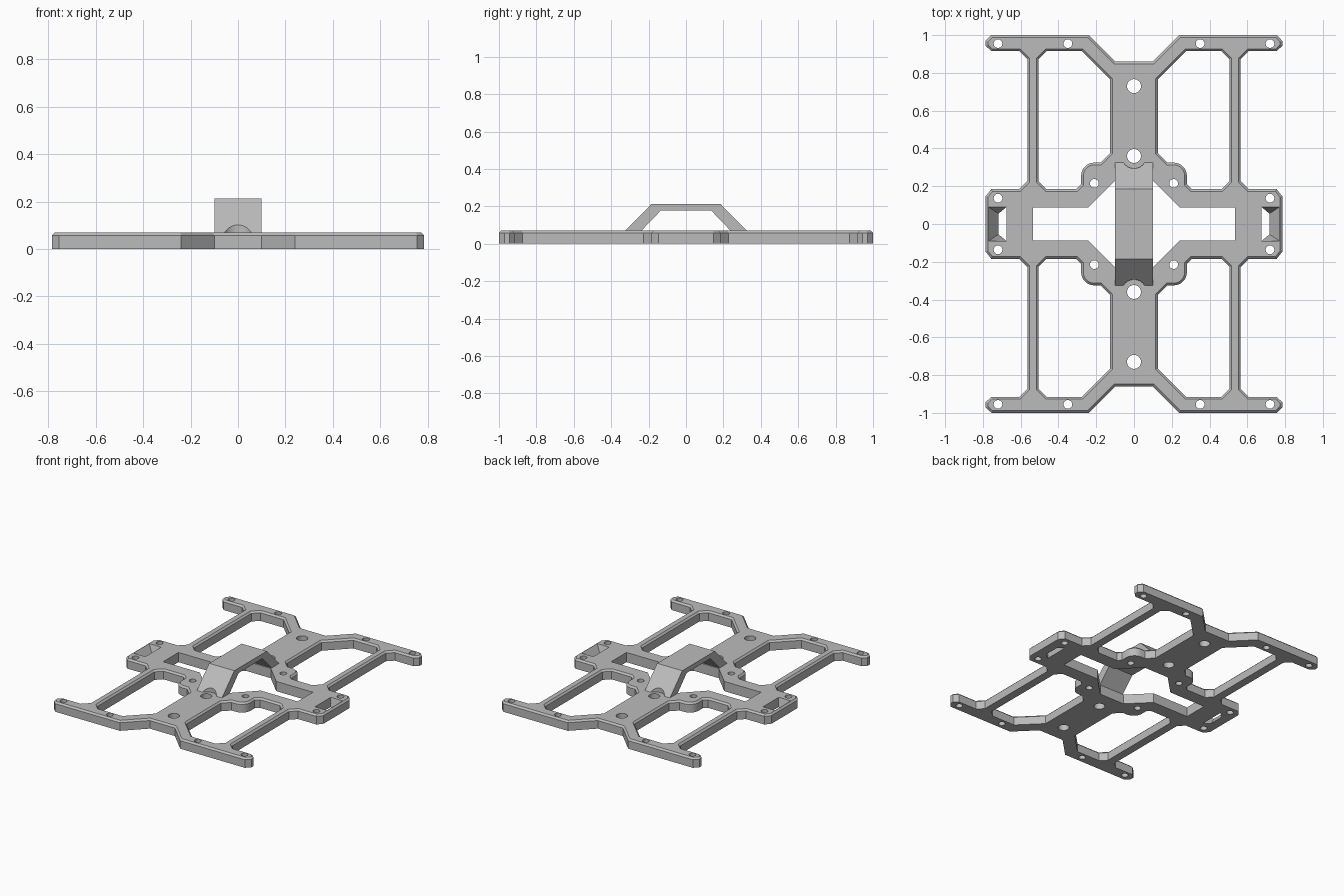
import bpy, bmesh
from math import sin, cos, pi, radians
from mathutils import Vector

THICK, CHAMFER = 0.07, 0.012

cube = bpy.data.objects.get("Cube")
if cube:
    bpy.data.objects.remove(cube, do_unlink=True)

grey = bpy.data.materials.new("plain grey")
grey.use_nodes = True
colour = (0.5, 0.5, 0.5, 1)
grey.diffuse_color = colour
grey.node_tree.nodes["Principled BSDF"].inputs["Base Color"].default_value = colour


def arc(x, y, r, start, end, steps):
    return [(x + r * cos(start + (end - start) * i / steps),
             y + r * sin(start + (end - start) * i / steps)) for i in range(steps + 1)]


def circle(x, y, r):
    return arc(x, y, r, 0, 2 * pi, 28)[:-1]


def mirror(points, sx, sy):
    return [(x * sx, y * sy) for x, y in points]


def four_way(quarter):
    """Close a quarter outline by mirroring it about both axes."""
    return (quarter + mirror(quarter, -1, 1)[::-1]
            + mirror(quarter, -1, -1) + mirror(quarter, 1, -1)[::-1])


def area(points):
    return sum(a[0] * b[1] - b[0] * a[1] for a, b in zip(points, points[1:] + points[:1]))


def inset(points, width):
    """Mitred offset to the left of the direction of travel."""
    result = []
    for i, p in enumerate(points):
        p = Vector(p)
        d1 = (p - Vector(points[i - 1])).normalized()
        d2 = (Vector(points[(i + 1) % len(points)]) - p).normalized()
        n1, n2 = Vector((-d1.y, d1.x)), Vector((-d2.y, d2.x))
        result.append(tuple(p + (n1 + n2) * width / (1 + n1.dot(n2))))
    return result


def add_wall(bm, levels):
    """Join stacked loops [(points, z), ...]; return bottom and top edges."""
    rings = [[bm.verts.new((x, y, z)) for x, y in pts] for pts, z in levels]
    for low, high in zip(rings, rings[1:]):
        for i in range(len(low)):
            bm.faces.new((low[i - 1], low[i], high[i], high[i - 1]))
    return [[bm.edges.get((r[i - 1], r[i])) for i in range(len(r))]
            for r in (rings[0], rings[-1])]


def finish(bm, name):
    bmesh.ops.recalc_face_normals(bm, faces=bm.faces)
    mesh = bpy.data.meshes.new(name)
    bm.to_mesh(mesh)
    bm.free()
    mesh.materials.append(grey)
    obj = bpy.data.objects.new(name, mesh)
    bpy.context.collection.objects.link(obj)
    return obj


def shade(obj):
    bpy.ops.object.select_all(action='DESELECT')
    obj.select_set(True)
    bpy.context.view_layer.objects.active = obj
    bpy.ops.object.shade_smooth_by_angle(angle=radians(25))


# Outlines of the frame
outer = four_way([
    (0.785, 0.147), (0.755, 0.185), (0.607, 0.185), (0.565, 0.227),
    (0.565, 0.873), (0.607, 0.915), (0.755, 0.915), (0.785, 0.943),
    (0.785, 0.97), (0.755, 1.0), (0.24, 1.0), (0.10, 0.86)])
cell = ([(0.305, 0.185), (0.463, 0.185), (0.505, 0.227), (0.505, 0.873),
         (0.463, 0.915), (0.277, 0.915), (0.127, 0.765), (0.127, 0.375), (0.177, 0.325)]
        + arc(0.21, 0.255, 0.07, pi / 2, 0, 8) + [(0.28, 0.21)])
opening = four_way([(0.535, 0.087), (0.243, 0.087), (0.10, 0.23)])
slot_top = [(0.675, -0.09), (0.77, -0.09), (0.77, 0.09), (0.675, 0.09)]
slot_bottom = [(0.675, -0.09), (0.717, -0.055), (0.717, 0.055), (0.675, 0.09)]

bm = bmesh.new()
bottom_edges, top_edges = [], []


def boundary(levels):
    low, high = add_wall(bm, levels)
    bottom_edges.extend(low)
    top_edges.extend(high)


def chamfered(points, is_hole):
    if (area(points) > 0) == is_hole:
        points = points[::-1]
    boundary([(points, 0), (points, THICK - CHAMFER), (inset(points, CHAMFER), THICK)])


def straight(points):
    boundary([(points, 0), (points, THICK)])


chamfered(outer, False)
straight(opening)
for sx in (1, -1):
    # Strap slots with a sloped outer wall
    boundary([(mirror(slot_bottom, sx, 1), 0), (mirror(slot_top, sx, 1), THICK)])
    for sy in (1, -1):
        chamfered(mirror(cell, sx, sy), True)
        # Small screw holes
        for x, y in ((0.72, 0.955), (0.35, 0.955), (0.72, 0.137), (0.21, 0.215)):
            straight(circle(x * sx, y * sy, 0.023))
# Large holes along the spine
for y in (0.73, 0.36, -0.36, -0.73):
    straight(circle(0, y, 0.037))

for edges, z in ((bottom_edges, -1), (top_edges, 1)):
    bmesh.ops.triangle_fill(bm, use_beauty=True, use_dissolve=False,
                            edges=edges, normal=(0, 0, z))
shade(finish(bm, "frame_plate"))

# Raised bridge across the middle opening
half = [(0.325, THICK), (0.185, 0.212), (-0.185, 0.212), (-0.325, THICK),
        (-0.238, THICK), (-0.135, 0.177), (0.135, 0.177), (0.238, THICK)]
bm = bmesh.new()
face = bm.faces.new([bm.verts.new((-0.10, y, z)) for y, z in half])
ext = bmesh.ops.extrude_face_region(bm, geom=[face])
bmesh.ops.translate(bm, vec=(0.20, 0, 0),
                    verts=[v for v in ext["geom"] if isinstance(v, bmesh.types.BMVert)])
bridge = finish(bm, "bridge")

# Round tool clearance in both bridge feet
for y in (0.36, -0.36):
    bm = bmesh.new()
    bmesh.ops.create_cone(bm, cap_ends=True, segments=48, radius1=0.066, radius2=0.066, depth=0.4)
    bmesh.ops.translate(bm, vec=(0, y, 0.1), verts=bm.verts)
    cutter = finish(bm, "clearance_cutter")
    cutter.hide_render = True
    mod = bridge.modifiers.new("clearance", 'BOOLEAN')
    mod.operation, mod.solver, mod.object = 'DIFFERENCE', 'EXACT', cutter
    bpy.context.view_layer.objects.active = bridge
    bpy.ops.object.modifier_apply(modifier=mod.name)
    bpy.data.objects.remove(cutter, do_unlink=True)
shade(bridge)
